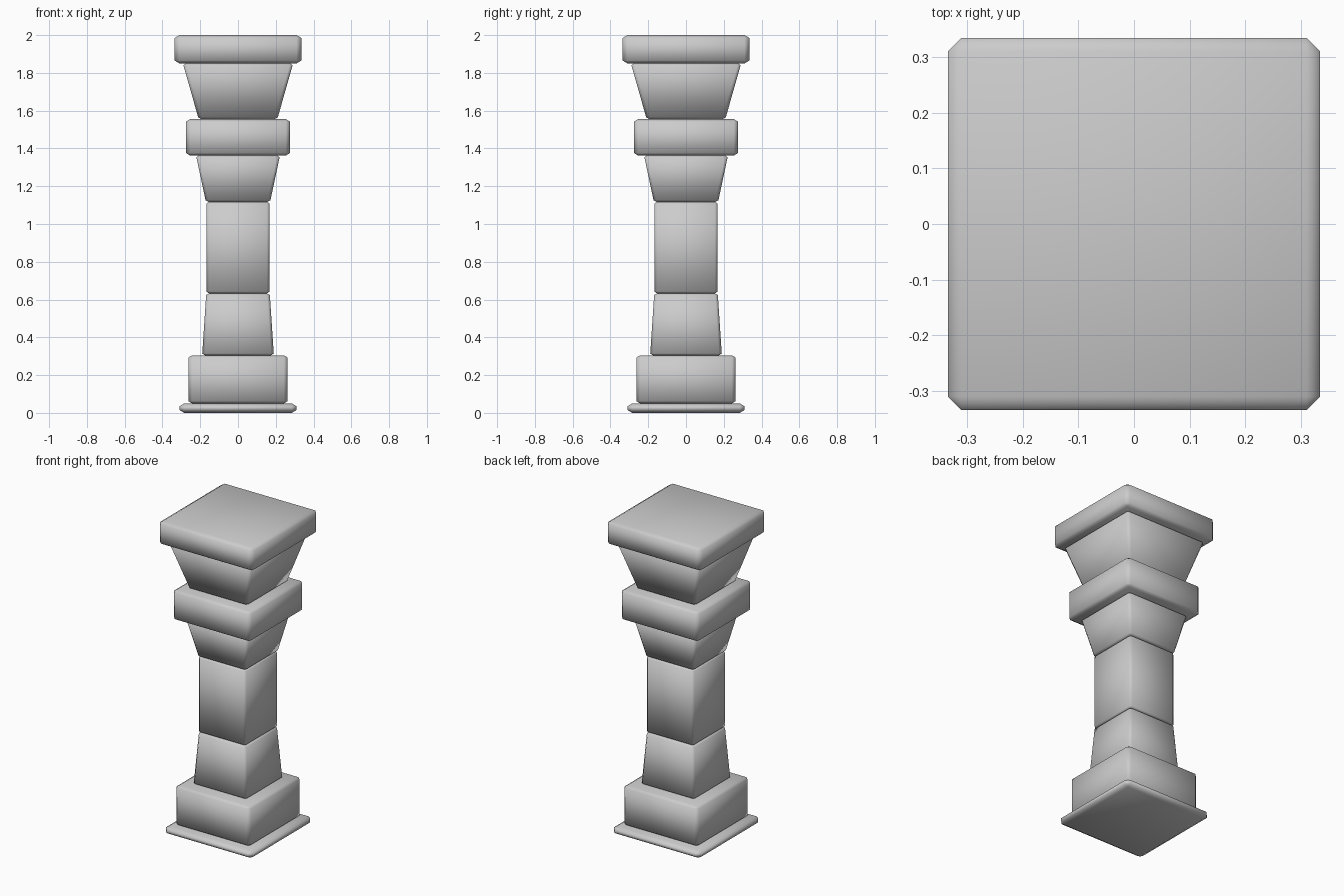
import bpy, bmesh

if "Cube" in bpy.data.objects:
    bpy.data.objects.remove(bpy.data.objects["Cube"])

Z_SQUASH = 0.6  # bevels are a little flatter vertically than in plan


def block(name, z0, z1, bottom, top, bevel):
    """Square tapered block with one-segment soft bevel; bottom/top are half widths."""
    mesh = bpy.data.meshes.new(name)
    bm = bmesh.new()
    bmesh.ops.create_cube(bm, size=2)
    for v in bm.verts:
        half = top if v.co.z > 0 else bottom
        v.co.x *= half
        v.co.y *= half
        v.co.z *= (z1 - z0) / 2 / Z_SQUASH
    bm.to_mesh(mesh)
    bm.free()
    obj = bpy.data.objects.new(name, mesh)
    bpy.context.collection.objects.link(obj)
    obj.location.z = (z0 + z1) / 2
    obj.scale.z = Z_SQUASH
    mod = obj.modifiers.new("soft_edges", 'BEVEL')
    mod.width = bevel
    mod.segments = 1
    mod.limit_method = 'NONE'
    mesh.polygons.foreach_set("use_smooth", [True] * len(mesh.polygons))
    return obj


# Stacked pillar parts, bottom to top
block("base_plate", 0.0, 0.05, 0.31, 0.31, 0.025)
block("plinth", 0.05, 0.305, 0.263, 0.263, 0.02)
block("lower_shaft", 0.305, 0.633, 0.19, 0.168, 0.015)
block("main_shaft", 0.633, 1.117, 0.168, 0.168, 0.015)
block("lower_flare", 1.117, 1.362, 0.17, 0.222, 0.015)
block("band", 1.362, 1.555, 0.275, 0.275, 0.022)
block("upper_flare", 1.555, 1.85, 0.208, 0.292, 0.017)
block("cap", 1.85, 2.0, 0.335, 0.335, 0.025)
